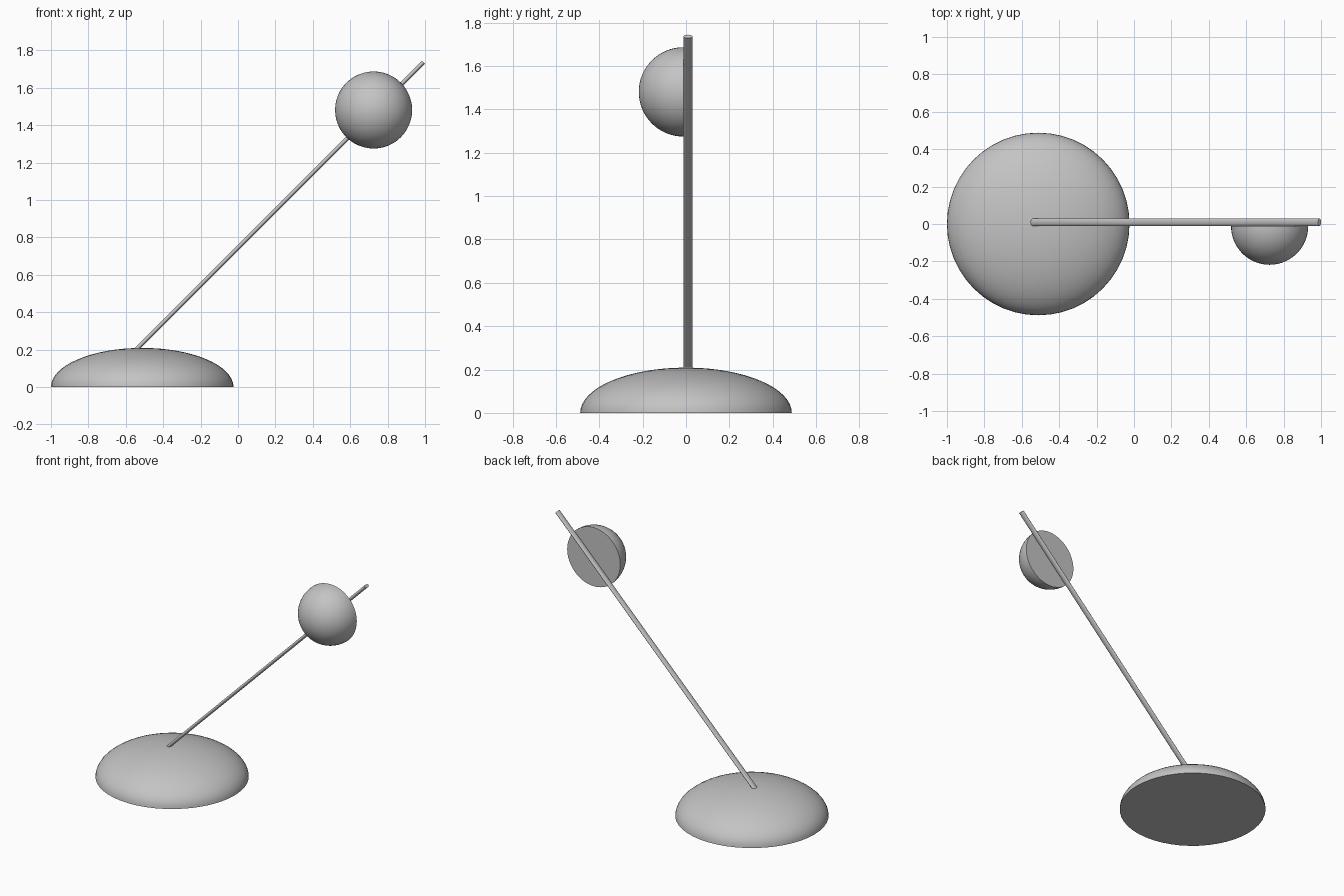
import bpy
import bmesh
from math import radians, sqrt
from mathutils import Matrix, Vector

cube = bpy.data.objects.get("Cube")
if cube:
    bpy.data.objects.remove(cube, do_unlink=True)

grey = bpy.data.materials.new("plain grey")
grey.use_nodes = True
grey.diffuse_color = (0.55, 0.55, 0.55, 1)
grey.node_tree.nodes["Principled BSDF"].inputs["Base Color"].default_value = (0.55, 0.55, 0.55, 1)


def finish(bm, name, matrix):
    """Place the mesh, give it the grey material and smooth its curved faces."""
    bm.transform(matrix)
    bmesh.ops.recalc_face_normals(bm, faces=bm.faces)
    mesh = bpy.data.meshes.new(name)
    bm.to_mesh(mesh)
    bm.free()
    mesh.materials.append(grey)
    obj = bpy.data.objects.new(name, mesh)
    bpy.context.collection.objects.link(obj)
    bpy.ops.object.select_all(action='DESELECT')
    obj.select_set(True)
    bpy.context.view_layer.objects.active = obj
    bpy.ops.object.shade_smooth_by_angle(angle=radians(40))
    return obj


def dome(name, centre, radius, height, turn=0):
    """Closed half ellipsoid, flat side at the centre, turned about x."""
    bm = bmesh.new()
    bmesh.ops.create_uvsphere(bm, u_segments=48, v_segments=32, radius=1)
    below = [v for v in bm.verts if v.co.z < -0.01]
    bmesh.ops.delete(bm, geom=below, context='VERTS')
    rim = [e for e in bm.edges if e.is_boundary]
    bmesh.ops.contextual_create(bm, geom=rim)
    matrix = (Matrix.Translation(centre) @ Matrix.Rotation(radians(turn), 4, 'X')
              @ Matrix.Diagonal((radius, radius, height, 1)))
    return finish(bm, name, matrix)


# Wide low base
dome("base", (-0.512, 0, 0), 0.488, 0.209)

# Hemispherical lamp head, rounded side to the front
dome("lamp_head", (0.725, -0.012, 1.481), 0.206, 0.206, turn=90)

# Slanted arm with an oval section, its foot buried in the base
foot, tip = Vector((-0.585, 0.009, 0.16)), Vector((0.992, 0.009, 1.737))
bm = bmesh.new()
bmesh.ops.create_cone(bm, cap_ends=True, segments=32, radius1=1, radius2=1, depth=1)
finish(bm, "arm", Matrix.Translation((foot + tip) / 2) @ Matrix.Rotation(radians(45), 4, 'Y')
       @ Matrix.Diagonal((0.011, 0.021, (tip - foot).length, 1)))
